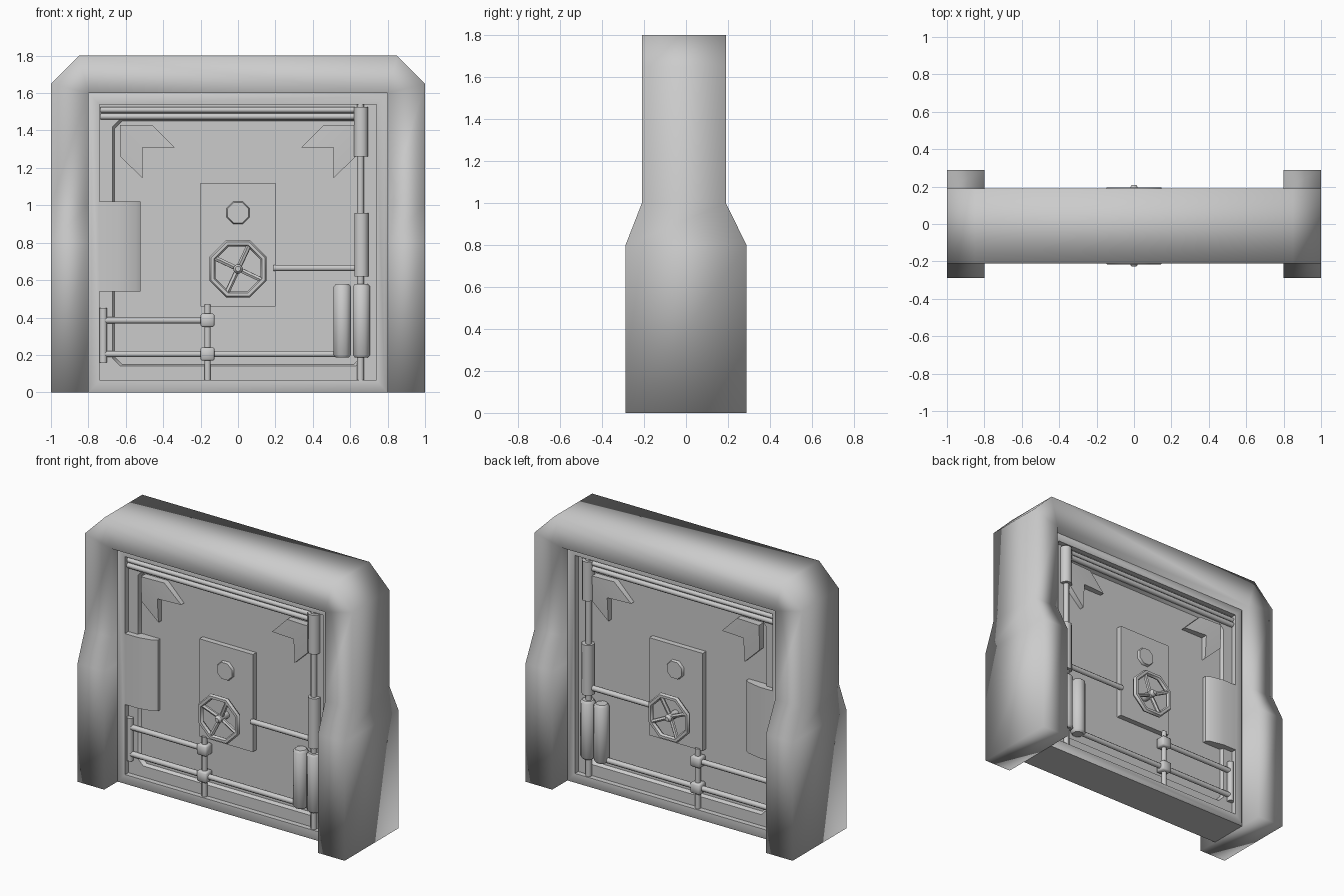
import bpy, bmesh, math
from mathutils import Vector, Matrix

if "Cube" in bpy.data.objects:
    bpy.data.objects.remove(bpy.data.objects["Cube"])

CY = -0.01   # middle plane of the door; front details are mirrored across it


def finish(name, bm, mirror=True, smooth='angle'):
    bmesh.ops.remove_doubles(bm, verts=bm.verts, dist=1e-5)
    bmesh.ops.recalc_face_normals(bm, faces=bm.faces)
    me = bpy.data.meshes.new(name)
    bm.to_mesh(me)
    bm.free()
    ob = bpy.data.objects.new(name, me)
    bpy.context.collection.objects.link(ob)
    if smooth == 'all':
        for p in me.polygons:
            p.use_smooth = True
    elif smooth == 'angle':
        bpy.ops.object.select_all(action='DESELECT')
        bpy.context.view_layer.objects.active = ob
        ob.select_set(True)
        bpy.ops.object.shade_smooth_by_angle(angle=math.radians(50))
    if mirror:
        ob.location.y = CY
        m = ob.modifiers.new("both_sides", 'MIRROR')
        m.use_axis = (False, True, False)
    return ob


def skin(bm, loops, closed=True, cap_start=False, cap_end=False):
    """Bridge successive vertex loops with quads, optional end caps."""
    rings = [[bm.verts.new(p) for p in lp] for lp in loops]
    n = len(rings[0])
    for a, b in zip(rings, rings[1:]):
        for i in range(n if closed else n - 1):
            j = (i + 1) % n
            bm.faces.new((a[i], a[j], b[j], b[i]))
    if cap_start:
        bm.faces.new(rings[0])
    if cap_end:
        bm.faces.new(rings[-1])
    return rings


def tube(bm, p, q, r, r2=None, sides=8):
    """Cylinder between p and q given as (x, depth toward viewer, z)."""
    p, q = Vector((p[0], -p[1], p[2])), Vector((q[0], -q[1], q[2]))
    rot = (q - p).to_track_quat('Z', 'Y').to_matrix().to_4x4()
    rot = rot @ Matrix.Rotation(math.pi / sides, 4, 'Z')
    bmesh.ops.create_cone(bm, cap_ends=True, segments=sides, radius1=r,
                          radius2=r if r2 is None else r2, depth=(q - p).length,
                          matrix=Matrix.Translation((p + q) / 2) @ rot)


def box(bm, x0, x1, d0, d1, z0, z1):
    m = Matrix.Translation(((x0 + x1) / 2, -(d0 + d1) / 2, (z0 + z1) / 2))
    bmesh.ops.create_cube(bm, size=1, matrix=m @ Matrix.Diagonal((x1 - x0, d1 - d0, z1 - z0, 1)))


# Outer frame: a band swept up one pillar, across the header and down the other
left = [((-1, 0), (-.8, 0)), ((-1, .8), (-.8, .8)), ((-1, 1), (-.8, 1)),
        ((-1, 1.65), (-.8, 1.6)), ((-.85, 1.8), (-.8, 1.6))]
stations = left + [((-o[0], o[1]), (-i[0], i[1])) for o, i in reversed(left)]
loops = []
for o, i in stations:
    f, b = (-.288, .288) if o[1] < .9 else (-.21, .19)
    loops.append([(o[0], f, o[1]), (i[0], f, i[1]), (i[0], b, i[1]), (o[0], b, o[1])])
bm = bmesh.new()
skin(bm, loops, cap_start=True, cap_end=True)
bmesh.ops.dissolve_degenerate(bm, edges=bm.edges, dist=1e-5)
finish("outer_frame", bm, mirror=False, smooth='all')


# Door slab: rim, ledge and sunken chamfered panel
def door_loop(x0, x1, z0, z1, c, d):
    pts = [(x0 + c, z0), (x1 - c, z0), (x1, z0 + c), (x1, z1 - c),
           (x1 - c, z1), (x0 + c, z1), (x0, z1 - c), (x0, z0 + c)]
    return [(x, -d, z) for x, z in pts]


bm = bmesh.new()
skin(bm, [door_loop(-.8, .8, 0, 1.6, 0, 0),
          door_loop(-.8, .8, 0, 1.6, 0, .135),
          door_loop(-.785, .785, .015, 1.585, 0, .145),
          door_loop(-.74, .74, .065, 1.54, 0, .14),
          door_loop(-.74, .74, .065, 1.54, 0, .105),
          door_loop(-.67, .67, .14, 1.46, .04, .105),
          door_loop(-.66, .66, .15, 1.45, .04, .08)], cap_end=True)
bmesh.ops.dissolve_degenerate(bm, edges=bm.edges, dist=1e-5)
finish("door_slab", bm)

# Lock plate
bm = bmesh.new()
box(bm, -.2, .2, .07, .117, .46, 1.12)
finish("lock_plate", bm)

# Round dial above the wheel
bm = bmesh.new()
tube(bm, (0, .11, .96), (0, .135, .96), .068, .06)
finish("dial", bm)

# Hand wheel: octagonal rim, four spokes, hub and axle
WZ = .66
bm = bmesh.new()
rim = []
for k in range(9):
    a = math.tau * (k + .5) / 8
    rim.append([((.148 + .018 * math.cos(t)) * math.cos(a), -.19 + .018 * math.sin(t),
                 WZ + (.148 + .018 * math.cos(t)) * math.sin(a))
                for t in [math.tau * j / 6 for j in range(6)]])
skin(bm, rim)
for deg in (65, 155, 245, 335):
    a = math.radians(deg)
    c, s = math.cos(a), math.sin(a)
    tube(bm, (.01 * c, .175, WZ + .01 * s), (.142 * c, .19, WZ + .142 * s), .014, sides=6)
tube(bm, (0, .11, WZ), (0, .2, WZ), .026)
tube(bm, (0, .2, WZ), (0, .218, WZ), .026, .014)
finish("hand_wheel", bm)

# Corner brackets: notched arrow shapes, thickest at the outer corner
shape = [(.63, 1.43, .13), (.46, 1.43, .122), (.34, 1.31, .112),
         (.51, 1.31, .125), (.51, 1.145, .112), (.63, 1.26, .122)]
for side, label in ((-1, "left"), (1, "right")):
    bm = bmesh.new()
    back = [(side * x, -.075, z) for x, z, d in shape]
    front = [(side * x, -d, z) for x, z, d in shape]
    rings = skin(bm, [back, front])
    for r in rings:          # split along the diagonal so the notch stays clean
        bm.faces.new((r[0], r[1], r[2], r[3]))
        bm.faces.new((r[0], r[3], r[4], r[5]))
    finish(label + "_corner_bracket", bm)

# Box with a bowed cover on the left edge
bm = bmesh.new()
prof = [(-.74, .07), (-.74, .142), (-.64, .142), (-.545, .122), (-.52, .105), (-.52, .07)]
skin(bm, [[(x, -d, z) for x, d in prof] for z in (.54, 1.02)], cap_start=True, cap_end=True)
finish("side_box", bm)

# Pipes: (start x, z), (end x, z), radius
P = .115
pipes = {
    "top_pipe_upper": ((-.735, 1.51), (.63, 1.51), .016),
    "top_pipe_lower": ((-.735, 1.475), (.63, 1.475), .018),
    "right_pipe": ((.655, .065), (.655, 1.54), .02),
    "lock_bar": ((.19, .665), (.64, .665), .018),
    "lower_left_pipe": ((-.71, .385), (-.16, .385), .018),
    "lower_cross_pipe": ((-.71, .205), (.55, .205), .018),
    "lower_vertical_pipe": ((-.163, .065), (-.163, .47), .018),
    "right_sleeve_upper": ((.658, 1.26), (.658, 1.525), .041),
    "right_sleeve_middle": ((.66, .62), (.66, .96), .041),
    "left_sleeve": ((-.72, .16), (-.72, .45), .022),
}
for name, (p, q, r) in pipes.items():
    bm = bmesh.new()
    tube(bm, (p[0], P, p[1]), (q[0], P, q[1]), r)
    finish(name, bm)

# Pair of canisters at the lower right, with bevelled ends
for label, x in (("inner", .558), ("outer", .66)):
    bm = bmesh.new()
    radii = [(.185, .037), (.2, .05), (.565, .05), (.58, .037)]
    angles = [math.tau * (j + .5) / 8 for j in range(8)]
    skin(bm, [[(x + r * math.cos(a), -P + r * math.sin(a), z) for a in angles]
              for z, r in radii], cap_start=True, cap_end=True)
    finish(label + "_canister", bm)

# Pipe joints
for label, z in (("upper", .385), ("lower", .205)):
    bm = bmesh.new()
    box(bm, -.2, -.126, P - .035, P + .035, z - .036, z + .036)
    bmesh.ops.bevel(bm, geom=bm.edges[:], offset=.008, segments=1, affect='EDGES')
    finish(label + "_pipe_joint", bm)
